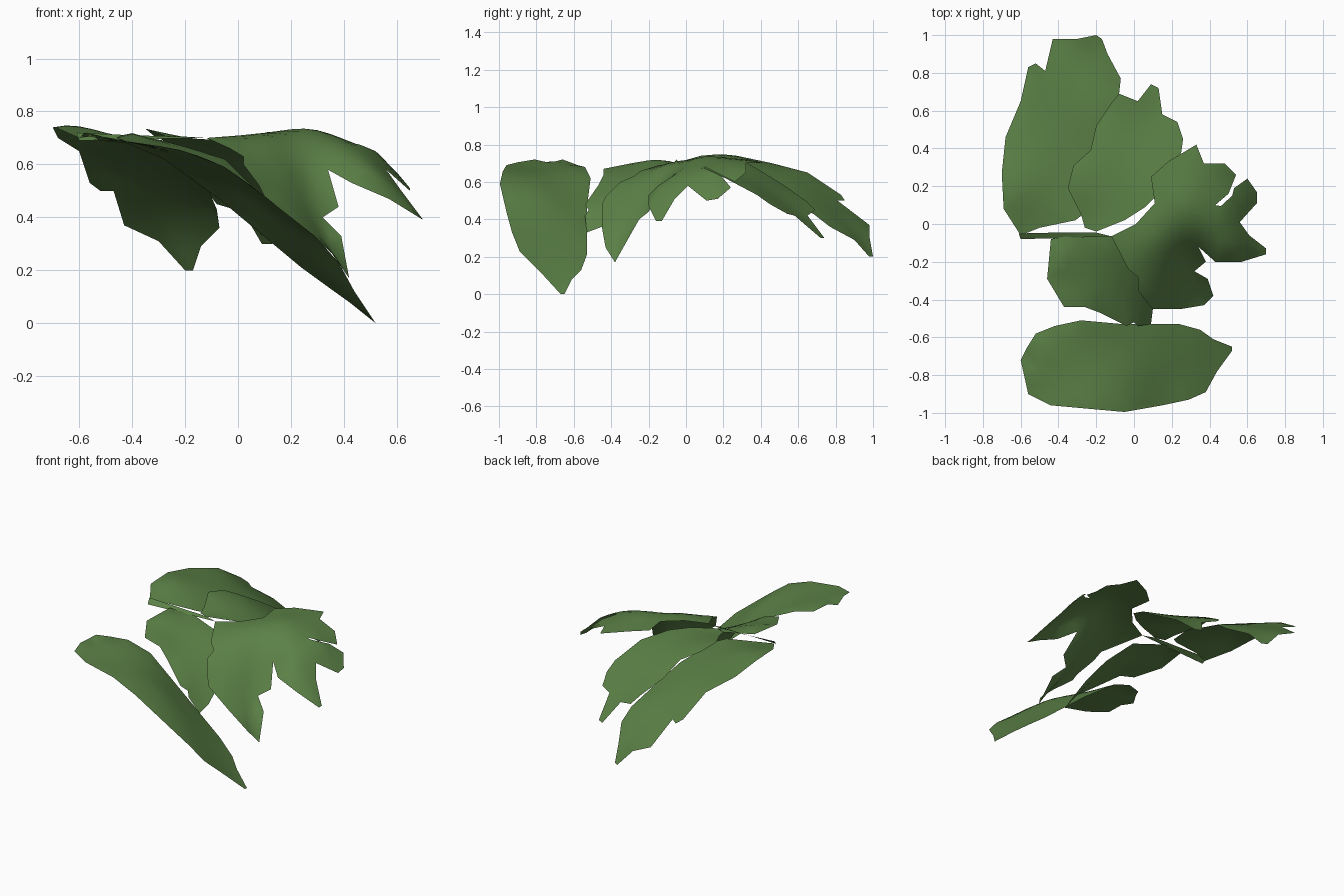
import bpy, math
from mathutils import Vector
from mathutils.geometry import delaunay_2d_cdt

green = bpy.data.materials.new("leaf_green")
green.diffuse_color = (0.105, 0.22, 0.062, 1)


def solve(rows):
    """Gaussian elimination with pivoting on augmented rows."""
    n = len(rows)
    for i in range(n):
        p = max(range(i, n), key=lambda r: abs(rows[r][i]))
        rows[i], rows[p] = rows[p], rows[i]
        for r in range(n):
            if r != i:
                f = rows[r][i] / rows[i][i]
                rows[r] = [a - f * b for a, b in zip(rows[r], rows[i])]
    return [rows[i][n] / rows[i][i] for i in range(n)]


def bent_sheet(points):
    """Smooth thin-plate height function through the given points."""
    def k(x, y, p):
        d = (x - p[0]) ** 2 + (y - p[1]) ** 2
        return d * math.log(d) if d > 1e-12 else 0.0
    rows = []
    for i, p in enumerate(points):
        row = [k(p[0], p[1], q) for q in points]
        row[i] += 0.002          # slight relaxation keeps the blade even
        rows.append(row + [1, p[0], p[1], p[2]])
    for c in (lambda p: 1, lambda p: p[0], lambda p: p[1]):
        rows.append([c(p) for p in points] + [0, 0, 0, 0])
    w = solve(rows)
    n = len(points)
    return lambda x, y: sum(w[i] * k(x, y, points[i]) for i in range(n)) + w[n] + w[n + 1] * x + w[n + 2] * y


def inside(x, y, poly):
    hit = False
    for a, b in zip(poly, poly[1:] + poly[:1]):
        if (a[1] > y) != (b[1] > y) and x < a[0] + (y - a[1]) * (b[0] - a[0]) / (b[1] - a[1]):
            hit = not hit
    return hit


def edge_distance(x, y, poly):
    best = 9.0
    p = Vector((x, y))
    for a, b in zip(poly, poly[1:] + poly[:1]):
        a, b = Vector(a[:2]), Vector(b[:2])
        t = max(0, min(1, (p - a).dot(b - a) / (b - a).length_squared))
        best = min(best, (a + t * (b - a) - p).length)
    return best


def leaf(name, rim, crest=(), step=0.05):
    """Curved blade: jagged rim filled with a smooth surface over the crest."""
    height = bent_sheet(rim + list(crest))
    flat = [Vector(p[:2]) for p in rim]
    for i in range(-22, 23):
        for j in range(-22, 23):
            x, y = i * step, j * step
            if inside(x, y, rim) and edge_distance(x, y, rim) > step * 0.4:
                flat.append(Vector((x, y)))
    n = len(rim)
    loop = [(i, (i + 1) % n) for i in range(n)]
    verts, _, faces, _, _, _ = delaunay_2d_cdt(flat, loop, [], 1, 1e-5)
    known = {(round(p[0], 4), round(p[1], 4)): p[2] for p in rim}
    co = [(v.x, v.y, known.get((round(v.x, 4), round(v.y, 4)), height(v.x, v.y))) for v in verts]
    add(name, co, faces)


def add(name, co, faces):
    mesh = bpy.data.meshes.new(name)
    mesh.from_pydata(co, [], faces)
    mesh.materials.append(green)
    mesh.polygons.foreach_set("use_smooth", [True] * len(mesh.polygons))
    mesh.update()
    bpy.context.collection.objects.link(bpy.data.objects.new(name, mesh))


# Long blade lying across the front, tip dipping to the ground
leaf("front_leaf", [
    (-.60, -.72, .70), (-.58, -.81, .72), (-.56, -.90, .705), (-.44, -.96, .69),
    (-.22, -.98, .655), (-.05, -.995, .59),
    (.15, -.96, .44), (.29, -.93, .33), (.38, -.89, .23), (.44, -.78, .12),
    (.52, -.67, 0), (.52, -.65, 0), (.42, -.61, .08), (.35, -.56, .13),
    (.24, -.53, .21), (-.06, -.53, .46), (-.28, -.51, .62), (-.42, -.54, .68),
    (-.52, -.58, .69), (-.57, -.66, .72)],
    [(-.40, -.78, .68), (0, -.78, .53), (.25, -.76, .295)])

# Tall blade at the back, its right side running under its neighbour
leaf("back_leaf", [
    (-.60, -.06, .70), (-.50, -.02, .70), (-.31, .02, .685), (-.26, .06, .67),
    (-.17, .30, .60), (-.11, .50, .50), (-.08, .68, .43), (-.07, .77, .36),
    (-.14, .90, .29), (-.17, .98, .20), (-.20, 1.0, .20), (-.30, .98, .31),
    (-.43, .98, .37), (-.47, .81, .50), (-.52, .85, .50), (-.56, .83, .53),
    (-.60, .65, .65), (-.68, .46, .70), (-.70, .27, .74), (-.69, .08, .74)],
    [(-.60, .19, .745), (-.45, .20, .705), (-.42, .50, .64), (-.32, .75, .48)])

# Blade between the back and the side, overlapping the tall one
leaf("back_right_leaf", [
    (-.20, -.04, .70), (-.05, .02, .69), (.06, .09, .67), (.18, .21, .62),
    (.25, .38, .53), (.26, .45, .48), (.23, .54, .43), (.15, .58, .42),
    (.13, .72, .30), (.09, .74, .30), (.02, .65, .42), (-.08, .69, .45),
    (-.12, .64, .50), (-.20, .52, .585), (-.23, .39, .665), (-.32, .31, .71),
    (-.35, .19, .735), (-.28, .05, .71), (-.26, -.02, .70)],
    [(-.12, .20, .685), (0, .35, .61), (.05, .50, .51)])

# Broad lobed leaf on the right
leaf("right_lobed_leaf", [
    (-.12, -.065, .70), (.01, 0, .71), (.11, .11, .72), (.09, .25, .72),
    (.18, .33, .72), (.33, .42, .70), (.37, .32, .70), (.48, .32, .65),
    (.54, .26, .60), (.50, .16, .65), (.43, .10, .68), (.46, .095, .675),
    (.52, .15, .65), (.53, .19, .63), (.60, .24, .57), (.65, .17, .51),
    (.65, .11, .50), (.56, .01, .58), (.61, -.06, .51), (.70, -.13, .39),
    (.70, -.16, .39), (.57, -.20, .47), (.43, -.20, .53), (.34, -.12, .58),
    (.38, -.20, .44), (.32, -.25, .40), (.39, -.29, .33), (.42, -.38, .17),
    (.37, -.43, .25), (.25, -.45, .36), (.10, -.45, .48), (.08, -.43, .52),
    (.02, -.35, .60), (.02, -.28, .63), (-.03, -.24, .66)],
    [(.27, .10, .735), (.12, -.10, .695), (.20, -.25, .545)])

# Smaller leaf tucked below the lobed one
leaf("front_left_leaf", [
    (-.44, -.08, .71), (-.46, -.29, .70), (-.37, -.44, .67), (-.26, -.44, .64),
    (-.18, -.47, .58), (-.04, -.54, .48), (0, -.52, .45), (.02, -.54, .42),
    (.09, -.53, .33), (.10, -.45, .36), (.09, -.34, .43), (.05, -.20, .52),
    (-.05, -.07, .62), (-.28, -.05, .69)],
    [(-.42, -.17, .725), (-.25, -.28, .65)])

# Thin stalk joining the blades
add("stalk", [(-.61, -.05, .72), (-.60, -.08, .69), (-.40, -.075, .695),
              (-.12, -.065, .70), (-.20, -.045, .705), (-.40, -.045, .71)],
    [(0, 1, 2, 5), (5, 2, 3, 4)])
